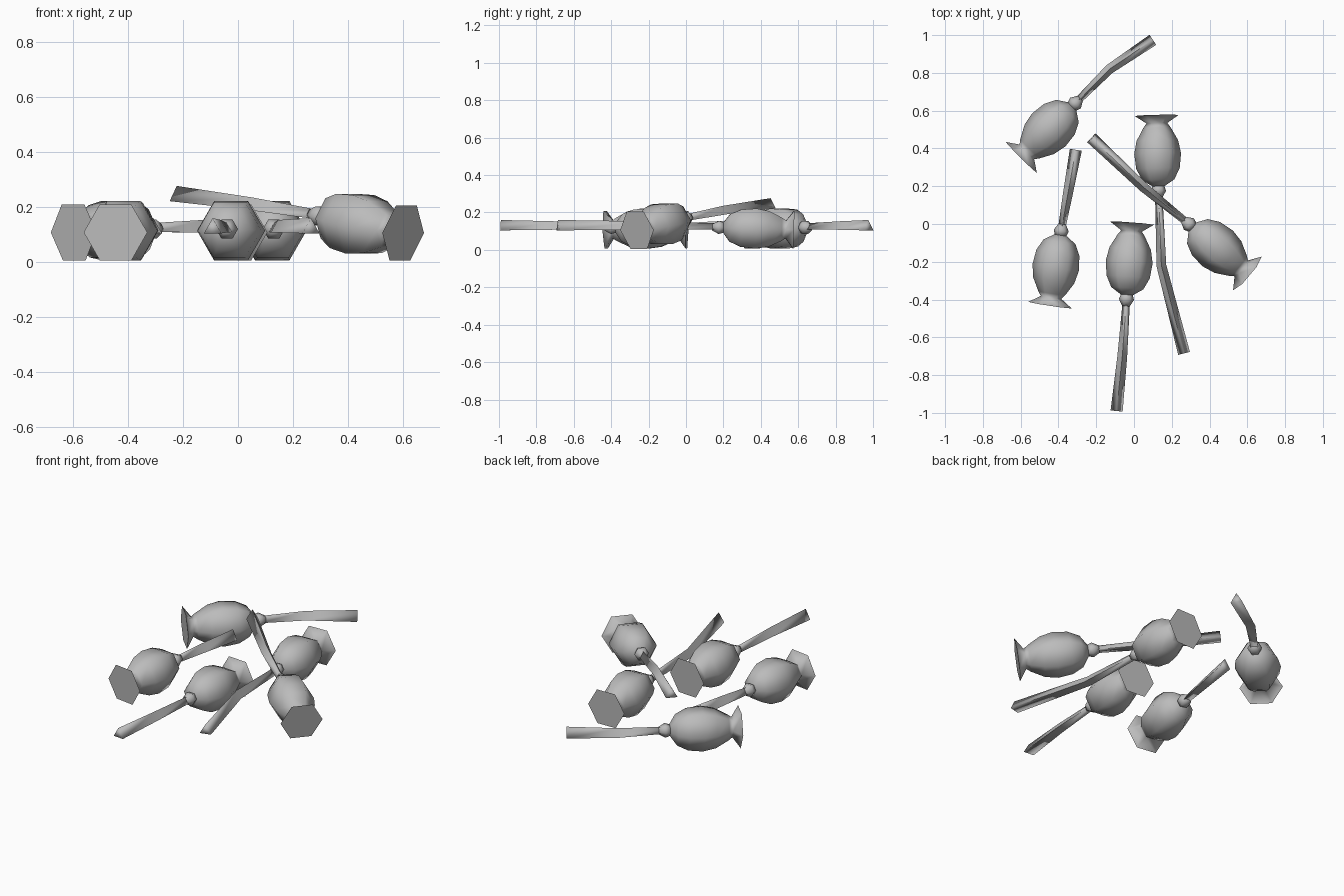
import bpy, bmesh, math
from mathutils import Vector

cube = bpy.data.objects.get("Cube")
if cube:
    bpy.data.objects.remove(cube, do_unlink=True)

grey = bpy.data.materials.new("dried grey")
grey.use_nodes = True
colour = (0.5, 0.5, 0.5, 1)
grey.diffuse_color = colour
grey.node_tree.nodes["Principled BSDF"].inputs["Base Color"].default_value = colour


def loft(name, path, radii, sides, turn):
    """Skin polygon rings of given radii along a path, with closed ends."""
    bm = bmesh.new()
    rings = []
    last = len(path) - 1
    for i, (point, radius) in enumerate(zip(path, radii)):
        axis = (path[min(i + 1, last)] - path[max(i - 1, 0)]).normalized()
        side = axis.cross(Vector((0, 0, 1))).normalized()
        up = side.cross(axis)
        ring = []
        for k in range(sides):
            a = turn + math.tau * k / sides
            ring.append(bm.verts.new(point + radius * (math.cos(a) * side + math.sin(a) * up)))
        rings.append(ring)
    for low, high in zip(rings, rings[1:]):
        for k in range(sides):
            n = (k + 1) % sides
            bm.faces.new((low[k], low[n], high[n], high[k]))
    bm.faces.new(rings[0][::-1])
    bm.faces.new(rings[-1])
    bmesh.ops.recalc_face_normals(bm, faces=bm.faces)
    mesh = bpy.data.meshes.new(name)
    bm.to_mesh(mesh)
    bm.free()
    mesh.materials.append(grey)
    obj = bpy.data.objects.new(name, mesh)
    bpy.context.collection.objects.link(obj)
    bpy.ops.object.select_all(action='DESELECT')
    obj.select_set(True)
    bpy.context.view_layer.objects.active = obj
    bpy.ops.object.shade_smooth_by_angle(angle=math.radians(105))


# Distance from the knob and radius: knob, round pod, narrow neck, flared crown
KNOB = [(-0.035, 0.02), (0, 0.04), (0.03, 0.03)]
POD = [(0.025, 0.032), (0.06, 0.085), (0.12, 0.115), (0.2, 0.124),
       (0.27, 0.11), (0.34, 0.072), (0.363, 0.055), (0.405, 0.117)]

# Knob centre, crown centre, stem bend, stem tip
HEADS = {
    "back_left": [(-0.31, 0.64, 0.12), (-0.597, 0.352, 0.108), (-0.13, 0.82, 0.123), (0.1, 0.975, 0.123)],
    "back": [(0.13, 0.175, 0.12), (0.12, 0.575, 0.108), (0.145, -0.22, 0.123), (0.265, -0.685, 0.123)],
    "left": [(-0.385, -0.035, 0.12), (-0.445, -0.43, 0.108), (-0.35, 0.16, 0.123), (-0.308, 0.393, 0.123)],
    "front": [(-0.04, -0.4, 0.12), (-0.01, 0.005, 0.108), (-0.062, -0.7, 0.123), (-0.092, -0.99, 0.123)],
    "right": [(0.29, 0, 0.168), (0.6, -0.262, 0.106), (0.05, 0.195, 0.205), (-0.225, 0.455, 0.24)],
}

for place, points in HEADS.items():
    knob, crown, bend, tip = map(Vector, points)
    axis = (crown - knob).normalized()
    stretch = (crown - knob).length / POD[-1][0]
    for part, profile in (("knob", KNOB), ("seed_pod", POD)):
        loft(f"{place}_{part}", [knob + axis * d * stretch for d, r in profile],
             [r for d, r in profile], 6, 0)
    # Three-sided stem, thicker towards the cut end
    loft(f"{place}_stem", [knob, bend, tip], [0.022, 0.03, 0.037], 3, math.pi / 2)
